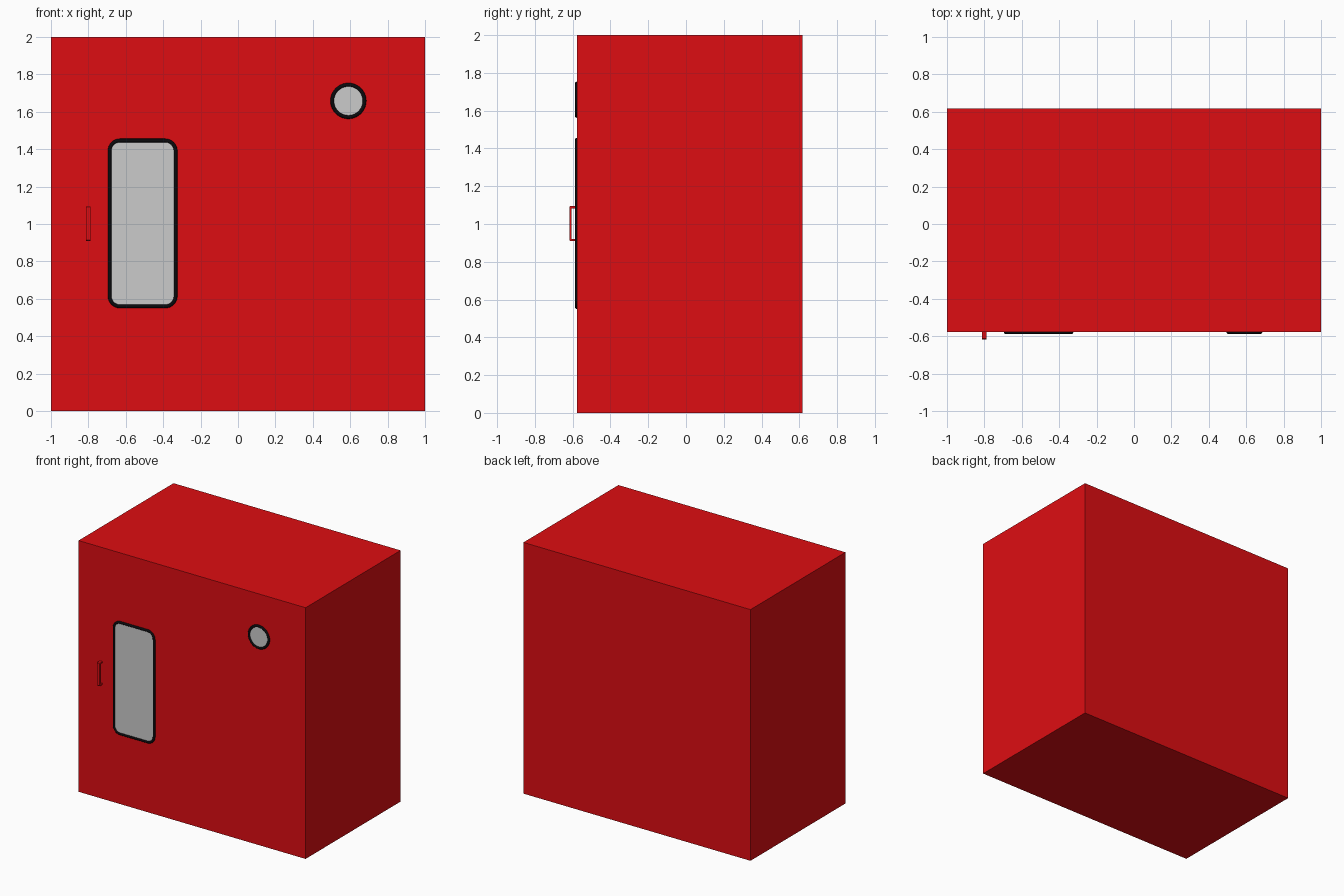
import bpy, bmesh, math
from mathutils import Vector

if "Cube" in bpy.data.objects:
    bpy.data.objects.remove(bpy.data.objects["Cube"])

FRONT, BACK = -0.578, 0.617


def material(name, rgb):
    m = bpy.data.materials.new(name)
    m.diffuse_color = (*rgb, 1)
    m.use_nodes = True
    m.node_tree.nodes["Principled BSDF"].inputs["Base Color"].default_value = m.diffuse_color
    return m


RED = material("red_paint", (0.73, 0.004, 0.006))
BLACK = material("black_rubber", (0.003, 0.003, 0.004))


def finish(name, bm, mat=None):
    bmesh.ops.recalc_face_normals(bm, faces=bm.faces)
    me = bpy.data.meshes.new(name)
    bm.to_mesh(me)
    bm.free()
    ob = bpy.data.objects.new(name, me)
    bpy.context.collection.objects.link(ob)
    if mat:
        me.materials.append(mat)
    return ob


def box_bm(x0, x1, y0, y1, z0, z1):
    bm = bmesh.new()
    bmesh.ops.create_cube(bm, size=1)
    for v in bm.verts:
        v.co = Vector(((x0 + x1) / 2 + v.co.x * (x1 - x0),
                       (y0 + y1) / 2 + v.co.y * (y1 - y0),
                       (z0 + z1) / 2 + v.co.z * (z1 - z0)))
    return bm


def prism(name, pts, axis, a, b, mat=None):
    """Extrude a closed outline along x or y from a to b."""
    bm = bmesh.new()
    place = (lambda p: (a, p[0], p[1])) if axis == "x" else (lambda p: (p[0], a, p[1]))
    face = bm.faces.new([bm.verts.new(place(p)) for p in pts])
    ext = bmesh.ops.extrude_face_region(bm, geom=[face])["geom"]
    move = Vector((b - a, 0, 0)) if axis == "x" else Vector((0, b - a, 0))
    bmesh.ops.translate(bm, vec=move, verts=[g for g in ext if isinstance(g, bmesh.types.BMVert)])
    return finish(name, bm, mat)


def rounded_outline(cx, cz, hw, hh, r, steps):
    """Rounded rectangle; a circle when r equals both half sizes."""
    pts = []
    for k, (sx, sz) in enumerate(((1, 1), (-1, 1), (-1, -1), (1, -1))):
        for i in range(steps + 1):
            t = math.pi / 2 * (k + i / steps)
            p = (cx + sx * (hw - r) + r * math.cos(t), cz + sz * (hh - r) + r * math.sin(t))
            if not pts or math.dist(p, pts[-1]) > 1e-5:
                pts.append(p)
    if math.dist(pts[0], pts[-1]) < 1e-5:
        pts.pop()
    return pts


def window(name, pts):
    """Grey pane with a round rubber seal running along its edge."""
    prism(name + "_pane", pts, "y", FRONT + 0.002, FRONT - 0.003)
    tube = 10
    bm = bmesh.new()
    rings = []
    n = len(pts)
    for i, p in enumerate(pts):
        a, q = Vector(pts[i - 1]), Vector(pts[(i + 1) % n])
        d1, d2 = (Vector(p) - a).normalized(), (q - Vector(p)).normalized()
        d = (d1 + d2).normalized()
        out = Vector((d.y, -d.x))
        ring = []
        for k in range(tube):
            t = 2 * math.pi * k / tube
            o = out * 0.01 * math.cos(t)
            ring.append(bm.verts.new((p[0] + o.x, FRONT + 0.01 * math.sin(t), p[1] + o.y)))
        rings.append(ring)
    for i in range(n):
        r0, r1 = rings[i], rings[(i + 1) % n]
        for k in range(tube):
            j = (k + 1) % tube
            f = bm.faces.new((r0[k], r0[j], r1[j], r1[k]))
            f.smooth = True
    finish(name + "_seal", bm, BLACK)


# Cabinet: hollow case, open towards the door
bm = box_bm(-1, 1, FRONT + 0.006, BACK, 0, 2)
bm.normal_update()
opening = min(bm.faces, key=lambda f: f.calc_center_median().y)
bmesh.ops.inset_region(bm, faces=[opening], thickness=0.06)
ext = bmesh.ops.extrude_face_region(bm, geom=[opening])["geom"]
bmesh.ops.translate(bm, vec=(0, BACK - FRONT - 0.066, 0),
                    verts=[g for g in ext if isinstance(g, bmesh.types.BMVert)])
if opening.is_valid:
    bmesh.ops.delete(bm, geom=[opening], context="FACES_ONLY")
finish("cabinet_case", bm, RED)

# Door sheet closing the front
finish("door", box_bm(-1, 1, FRONT, FRONT + 0.006, 0, 2), RED)

# Tall window and round window
window("tall_window", rounded_outline(-0.51, 1.003, 0.176, 0.443, 0.055, 8))
window("round_window", rounded_outline(0.59, 1.658, 0.086, 0.086, 0.086, 10))

# Door handle: bracket-shaped bar with chamfered outer corners
f, tip, t, c = FRONT + 0.002, -0.617, 0.011, 0.004
z0, z1 = 0.91, 1.094
prism("door_handle",
      [(f, z0), (tip + c, z0), (tip, z0 + c), (tip, z1 - c), (tip + c, z1), (f, z1),
       (f, z1 - t), (tip + t, z1 - t), (tip + t, z0 + t), (f, z0 + t)],
      "x", -0.812, -0.789, RED)
